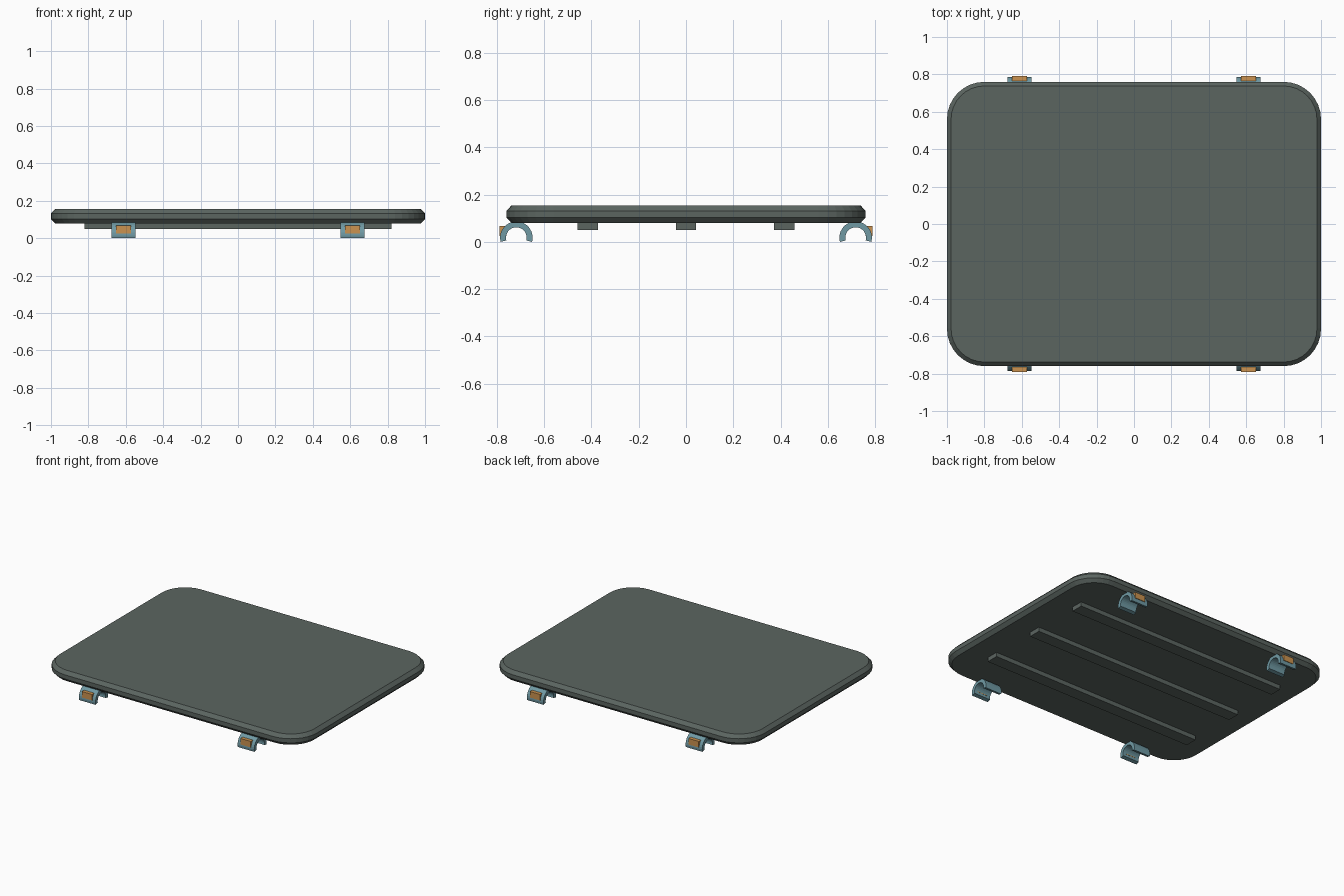
import bpy
import bmesh
from math import sin, cos, pi, radians

cube = bpy.data.objects.get("Cube")
if cube:
    bpy.data.objects.remove(cube, do_unlink=True)


def material(name, rgb):
    m = bpy.data.materials.new(name)
    m.use_nodes = True
    m.diffuse_color = (*rgb, 1)
    m.node_tree.nodes["Principled BSDF"].inputs["Base Color"].default_value = (*rgb, 1)
    return m


GREY = material("slate grey", (0.105, 0.13, 0.118))
BLUE = material("dusty blue", (0.16, 0.32, 0.37))
AMBER = material("amber", (0.6, 0.29, 0.08))


def finish(name, bm, mat):
    bmesh.ops.recalc_face_normals(bm, faces=bm.faces)
    mesh = bpy.data.meshes.new(name)
    bm.to_mesh(mesh)
    bm.free()
    mesh.materials.append(mat)
    obj = bpy.data.objects.new(name, mesh)
    bpy.context.collection.objects.link(obj)
    return obj


def box(name, center, size, mat):
    bm = bmesh.new()
    bmesh.ops.create_cube(bm, size=1)
    bmesh.ops.scale(bm, vec=size, verts=bm.verts)
    bmesh.ops.translate(bm, vec=center, verts=bm.verts)
    return finish(name, bm, mat)


def loft(name, rings, mat):
    """Bridge matching closed rings of points and cap both ends."""
    bm = bmesh.new()
    loops = [[bm.verts.new(p) for p in ring] for ring in rings]
    n = len(loops[0])
    for a, b in zip(loops, loops[1:]):
        for i in range(n):
            j = (i + 1) % n
            bm.faces.new((a[i], a[j], b[j], b[i]))
    bm.faces.new(loops[0])
    bm.faces.new(loops[-1])
    return finish(name, bm, mat)


def rounded_rect(hx, hy, r, z, steps=8):
    pts = []
    for q, (sx, sy) in enumerate([(1, 1), (-1, 1), (-1, -1), (1, -1)]):
        for i in range(steps + 1):
            a = (q + i / steps) * pi / 2
            pts.append((sx * (hx - r) + r * cos(a), sy * (hy - r) + r * sin(a), z))
    return pts


# Board with rounded corners and chamfered rims
R, INSET = 0.2, 0.022
levels = [(0.08, INSET), (0.103, 0), (0.132, 0), (0.155, INSET)]
loft("board", [rounded_rect(1 - d, 0.76 - d, R - d, z) for z, d in levels], GREY)

# Stiffening ribs underneath
for label, y in (("front", -0.416), ("middle", 0), ("back", 0.416)):
    box(label + "_rib", (0, y, 0.0675), (1.64, 0.086, 0.035), GREY)

# Open clips along the front and back edges, each with a tab on its outer side
CLIP_Y, CLIP_Z, OUTER, INNER, STEPS = 0.718, 0.018, 0.069, 0.044, 16
for end, sy in (("front", -1), ("back", 1)):
    for side, sx in (("right", -1), ("left", 1)):
        x = sx * 0.612
        sections = []
        for i in range(STEPS + 1):
            a = radians(-15 + 210 * i / STEPS)
            sections.append([(x + dx, sy * CLIP_Y + r * cos(a), CLIP_Z + r * sin(a))
                             for dx, r in ((-0.064, INNER), (0.064, INNER),
                                           (0.064, OUTER), (-0.064, OUTER))])
        loft(f"{end}_{side}_clip", sections, BLUE)
        box(f"{end}_{side}_tab", (x, sy * 0.775, 0.047), (0.078, 0.03, 0.042), AMBER)
